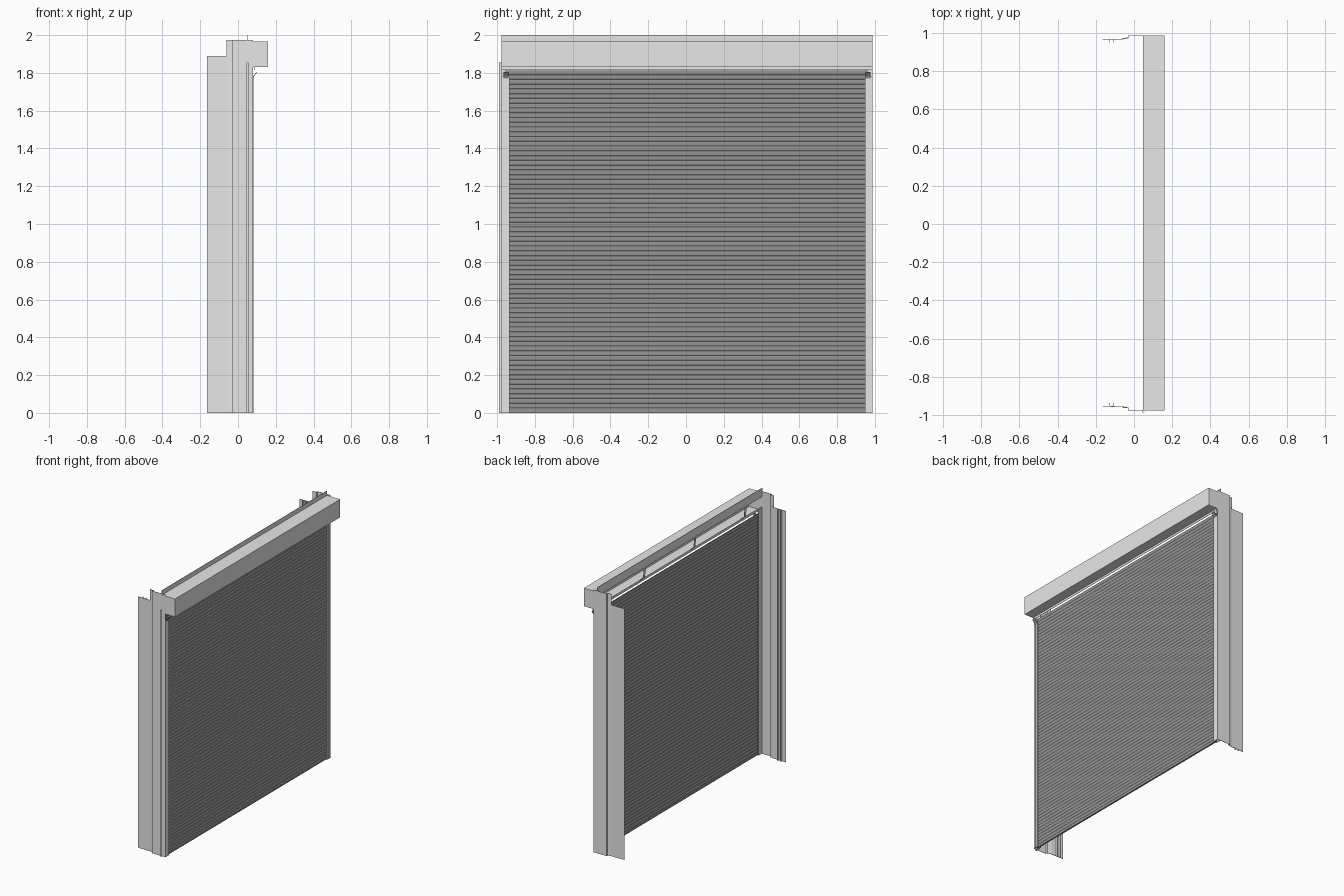
import bpy
import bmesh
from mathutils import Vector

old = bpy.data.objects.get("Cube")
if old:
    bpy.data.objects.remove(old, do_unlink=True)


def material(name, value):
    m = bpy.data.materials.new(name)
    m.use_nodes = True
    colour = (value, value, value, 1)
    m.diffuse_color = colour
    m.node_tree.nodes["Principled BSDF"].inputs["Base Color"].default_value = colour
    return m


STEEL = material("light grey steel", 0.8)
SLAT = material("dark grey slats", 0.3)


def sheet(name, path, axis, start, end, mat=STEEL, thick=0.003):
    """Sweep an open section along y (section in x, z) or z (section in x, y)."""
    bm = bmesh.new()
    rows = []
    for t in (start, end):
        rows.append([bm.verts.new((a, t, b) if axis == "y" else (a, b, t))
                     for a, b in path])
    for i in range(len(path) - 1):
        bm.faces.new((rows[0][i], rows[0][i + 1], rows[1][i + 1], rows[1][i]))
    mesh = bpy.data.meshes.new(name)
    bm.to_mesh(mesh)
    bm.free()
    mesh.materials.append(mat)
    obj = bpy.data.objects.new(name, mesh)
    bpy.context.collection.objects.link(obj)
    mod = obj.modifiers.new("thickness", "SOLIDIFY")
    mod.thickness = thick
    mod.offset = 0
    return obj


MID = 0.006      # centre line between the two jambs

# Slatted curtain: shallow ribs, each a flat band with a small groove
slats, top = 72, 1.815
pitch = top / slats
rib = []
for i in range(slats):
    z = i * pitch
    rib += [(0.064, z), (0.067, z + pitch * 0.2), (0.067, z + pitch * 0.8)]
rib.append((0.064, top))
sheet("slat_curtain", rib, "y", -0.955, 0.96, SLAT)
sheet("bottom_bar", [(0.06, 0.002), (0.072, 0.002)], "y", -0.955, 0.96, SLAT)

# Hood: folded channel, open at the back, with a rear upstand and a lower lip
sheet("hood_cover", [(0.049, 1.965), (0.159, 1.965), (0.159, 1.831),
                     (0.085, 1.831), (0.085, 1.814)], "y", -0.978, 0.987)
sheet("hood_upstand", [(0.049, 1.935), (0.049, 2.0)], "y", -0.978, 0.987)

# Struts inside the hood
for i in range(3):
    y = 0.42 - 0.6 * i
    sheet(f"hood_strut_{i + 1}", [(0.10, 1.963), (0.05, 1.935), (0.055, 1.86),
                                  (0.085, 1.831)], "y", y - 0.01, y + 0.01)

# Jambs, guides and end caps, mirrored left and right
for side, s in (("right", -1), ("left", 1)):
    def upright(part, path, low, high, mat=STEEL):
        return sheet(f"{side}_{part}", [(x, MID + s * v) for x, v in path],
                     "z", low, high, mat)

    upright("rear_jamb", [(-0.165, 0.961), (-0.06, 0.963), (-0.03, 0.969)], 0, 1.89)
    upright("jamb_plate", [(-0.03, 0.967), (-0.03, 0.981), (0.079, 0.981)], 0, 1.975)
    upright("upper_jamb_tab", [(-0.06, 0.967), (-0.03, 0.969)], 1.89, 1.975)
    upright("hood_end_cap", [(0.079, 0.981), (0.159, 0.981)], 1.831, 1.965)
    for n, x in enumerate((-0.13, -0.105)):
        upright(f"jamb_rib_{n + 1}", [(x, 0.961), (x, 0.945)], 0, 1.89)

    # Guide channel around the curtain edge
    upright("guide_back", [(0.052, 0.981), (0.052, 0.942), (0.056, 0.942)], 0, 1.855)
    upright("guide_front", [(0.079, 0.981), (0.079, 0.942), (0.075, 0.942)], 0, 1.78)
    upright("guide_seal", [(0.075, 0.96), (0.082, 0.96)], 0, 1.78)

    # Flared mouth at the top of the guide
    ends = sorted((MID + s * 0.945, MID + s * 0.972))
    sheet(f"{side}_guide_flare", [(0.079, 1.77), (0.085, 1.785), (0.1, 1.805)],
          "y", ends[0], ends[1], SLAT)

# Fixing angle on the outer face of one jamb
sheet("fixing_angle", [(0.047, -0.977), (0.047, -0.988), (0.055, -0.988)],
      "z", 0, 1.855)
